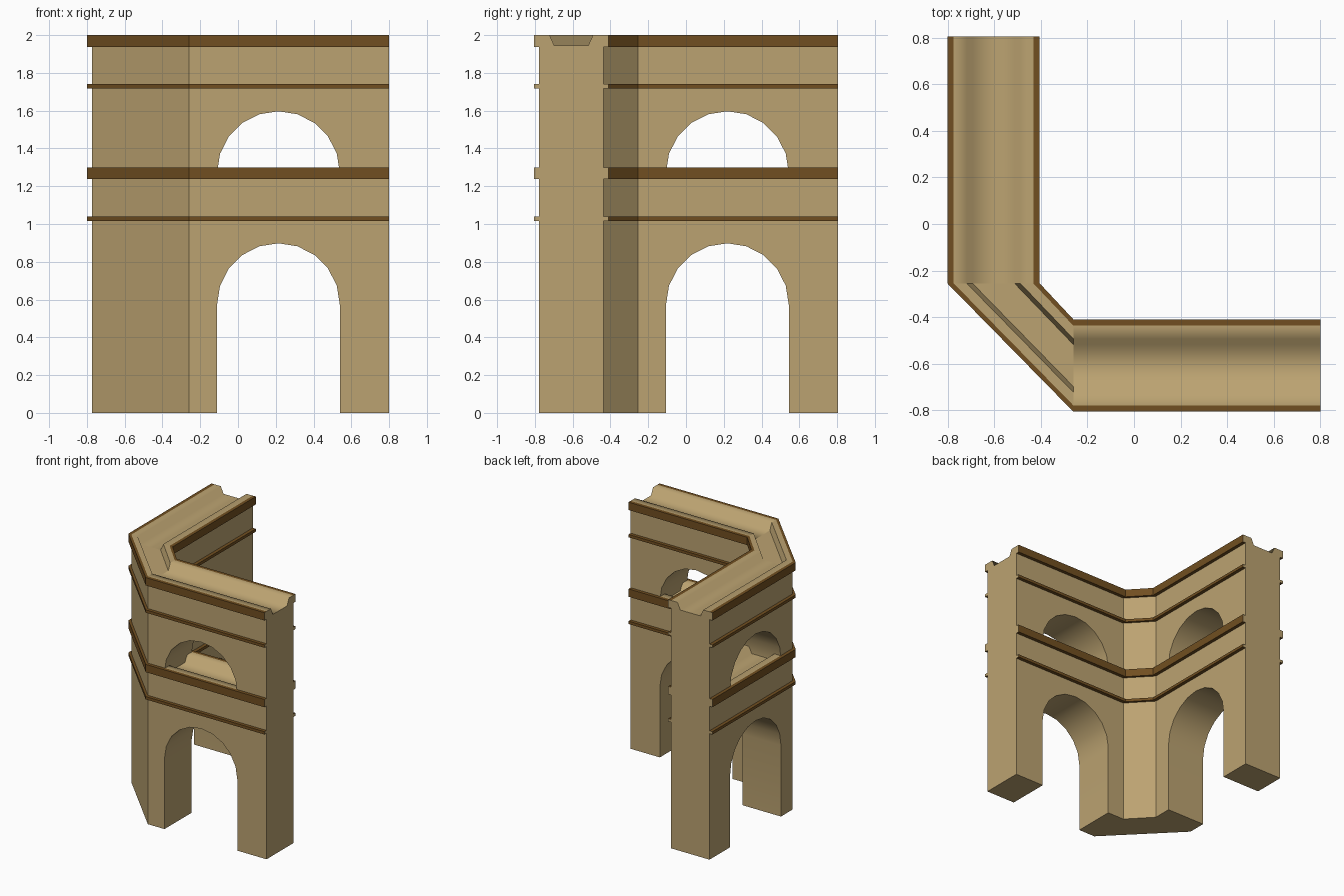
import bpy, bmesh, math

cube = bpy.data.objects.get("Cube")
if cube:
    bpy.data.objects.remove(cube)


def make_material(name, rgb):
    m = bpy.data.materials.new(name)
    m.use_nodes = True
    m.diffuse_color = (*rgb, 1)
    m.node_tree.nodes["Principled BSDF"].inputs["Base Color"].default_value = (*rgb, 1)
    return m


STONE = make_material("tan_stone", (0.50, 0.365, 0.165))
TRIM = make_material("brown_trim", (0.165, 0.078, 0.015))

WALL, LEDGE = 0.171, 0.198            # half thickness of wall and of ledges
START, END = -0.26, 0.8               # extent of each straight arm
ARCH_T, ARCH_R = 0.214, 0.325


# Arm-local (t along, d across, z) to world, for the two arms
def front_arm(t, d, z):
    return (t, -0.6075 + d, z)


def side_arm(t, d, z):
    return (-0.6025 + d, t + 0.005, z)


STATIONS = [(side_arm, END), (side_arm, START), (front_arm, START), (front_arm, END)]


def add_object(name, bm, materials):
    bmesh.ops.recalc_face_normals(bm, faces=bm.faces)
    mesh = bpy.data.meshes.new(name)
    bm.to_mesh(mesh)
    bm.free()
    for m in materials:
        mesh.materials.append(m)
    ob = bpy.data.objects.new(name, mesh)
    bpy.context.scene.collection.objects.link(ob)
    return ob


def wall_storey(name, base, top):
    # Half profile: wall, thin string course, cornice, gutter on top
    half = [(WALL, base)]
    for lo, hi in ((top - 0.283, top - 0.26), (top - 0.063, top)):
        half += [(WALL, lo), (LEDGE, lo), (LEDGE, hi), (WALL, hi)]
    half += [(0.115, top), (0.09, top - 0.055)]
    profile = half + [(-d, z) for d, z in reversed(half)]
    bm = bmesh.new()
    rings = [[bm.verts.new(arm(t, d, z)) for d, z in profile] for arm, t in STATIONS]
    n = len(profile)
    for s in range(3):
        for i in range(n):
            j = (i + 1) % n
            f = bm.faces.new((rings[s][i], rings[s][j], rings[s + 1][j], rings[s + 1][i]))
            (d0, z0), (d1, z1) = profile[i], profile[j]
            f.material_index = int(abs(d0 + d1) / 2 > WALL + 0.001)
            # Gutter shades softly along the straight arms
            f.smooth = s != 1 and min(z0, z1) > top - 0.06 and abs(d0 + d1) / 2 < WALL
    bm.faces.new(rings[0])
    bm.faces.new(rings[-1])
    return add_object(name, bm, (STONE, TRIM))


def cut_arch(wall, arm, base, spring):
    # Round-headed opening through one arm
    outline = [(ARCH_T + ARCH_R, base)]
    for k in range(11):
        a = math.pi * k / 10
        outline.append((ARCH_T + ARCH_R * math.cos(a), spring + ARCH_R * math.sin(a)))
    outline.append((ARCH_T - ARCH_R, base))
    bm = bmesh.new()
    a, b = [[bm.verts.new(arm(t, d, z)) for t, z in outline] for d in (-0.3, 0.3)]
    n = len(outline)
    for i in range(n):
        j = (i + 1) % n
        bm.faces.new((a[i], a[j], b[j], b[i])).smooth = i < n - 1
    bm.faces.new(a)
    bm.faces.new(b)
    cutter = add_object("arch_cutter", bm, (STONE,))
    cutter.hide_render = True
    mod = wall.modifiers.new("arch", 'BOOLEAN')
    mod.operation = 'DIFFERENCE'
    mod.solver = 'EXACT'
    mod.object = cutter
    bpy.context.view_layer.objects.active = wall
    bpy.ops.object.modifier_apply(modifier=mod.name)
    bpy.data.objects.remove(cutter)


lower = wall_storey("lower_arcade_wall", 0, 1.3)
upper = wall_storey("upper_arcade_wall", 1.24, 2.0)
for arm in (front_arm, side_arm):
    cut_arch(lower, arm, -0.2, 0.573)
    cut_arch(upper, arm, 1.1, 1.272)
